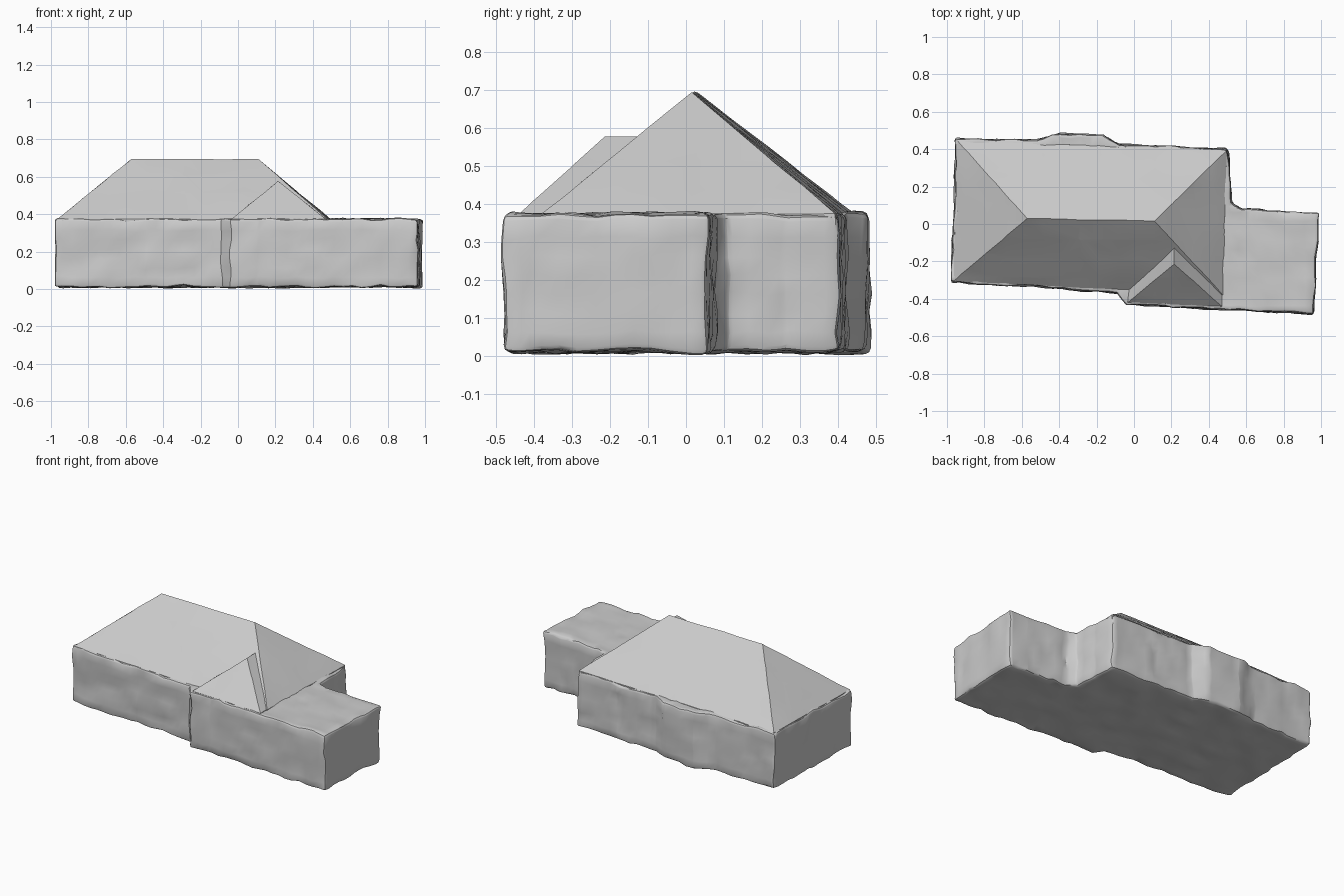
import bpy, bmesh, math
from mathutils import Vector, noise

cube = bpy.data.objects.get("Cube")
if cube:
    bpy.data.objects.remove(cube, do_unlink=True)

grey = bpy.data.materials.new("plain_grey")
grey.use_nodes = True
color = (0.6, 0.6, 0.6, 1)
grey.diffuse_color = color
grey.node_tree.nodes["Principled BSDF"].inputs["Base Color"].default_value = color

EAVE = 0.375


def finish(name, bm, angle):
    bmesh.ops.recalc_face_normals(bm, faces=bm.faces[:])
    mesh = bpy.data.meshes.new(name)
    bm.to_mesh(mesh)
    bm.free()
    mesh.materials.append(grey)
    obj = bpy.data.objects.new(name, mesh)
    bpy.context.collection.objects.link(obj)
    bpy.ops.object.select_all(action='DESELECT')
    obj.select_set(True)
    bpy.context.view_layer.objects.active = obj
    bpy.ops.object.shade_smooth_by_angle(angle=math.radians(angle))
    return obj


def slice_grid(bm, step):
    """Cut the mesh along a regular grid in all three axes."""
    for axis in range(3):
        normal = Vector([float(axis == i) for i in range(3)])
        for k in range(-20, 21):
            geom = bm.verts[:] + bm.edges[:] + bm.faces[:]
            bmesh.ops.bisect_plane(bm, geom=geom, plane_co=normal * (k * step + 0.013),
                                   plane_no=normal)


def roughen(bm, amount, scale):
    for v in bm.verts:
        v.co += noise.noise_vector(v.co * scale) * amount


def hull_part(name, points, rough):
    """Closed convex roof from its corner points."""
    bm = bmesh.new()
    for p in points:
        bm.verts.new(p)
    bmesh.ops.convex_hull(bm, input=bm.verts[:])
    bmesh.ops.dissolve_limit(bm, angle_limit=0.02, verts=bm.verts[:], edges=bm.edges[:])
    slice_grid(bm, 0.1)
    roughen(bm, rough, 11)
    return finish(name, bm, 25)


# Walls of the house and its flat-roofed side wing, one worn block
outline = [(-0.98, -0.31), (-0.5, -0.335), (-0.09, -0.37), (-0.04, -0.43),
           (0.96, -0.48), (0.985, 0.055), (0.58, 0.08), (0.52, 0.11),
           (0.515, 0.25), (0.5, 0.4), (-0.08, 0.425), (-0.17, 0.475),
           (-0.39, 0.485), (-0.52, 0.45), (-0.955, 0.455), (-0.96, 0.1)]
bm = bmesh.new()
base = bm.faces.new([bm.verts.new((x, y, 0.012)) for x, y in outline])
top = bmesh.ops.extrude_face_region(bm, geom=[base])
for v in top["geom"]:
    if isinstance(v, bmesh.types.BMVert):
        v.co.z = EAVE
bmesh.ops.recalc_face_normals(bm, faces=bm.faces[:])
sharp = [e for e in bm.edges if e.calc_face_angle(0) > 0.9]
bmesh.ops.bevel(bm, geom=sharp, offset=0.014, segments=2, profile=0.5, affect='EDGES')
slice_grid(bm, 0.05)
bmesh.ops.triangulate(bm, faces=[f for f in bm.faces if len(f.verts) > 4])
roughen(bm, 0.013, 12)
for v in bm.verts:
    v.co.z = max(v.co.z, 0)
finish("walls", bm, 35)

# Main hipped roof, sunk a little into the walls
low = EAVE - 0.03
eaves = [(-0.965, -0.305), (0.475, -0.38), (0.495, 0.395), (-0.945, 0.445)]
ridge = [(-0.57, 0.03, 0.695), (0.11, 0.015, 0.695)]
hull_part("main_roof", [(x, y, z) for x, y in eaves for z in (low, EAVE)] + ridge, 0.004)

# Small hipped roof over the front projection
front = [(-0.035, -0.42), (0.47, -0.44), (0.47, -0.1), (0.0, -0.1)]
peak = [(0.215, -0.215, 0.577), (0.215, -0.08, 0.577)]
hull_part("front_roof", [(x, y, z) for x, y in front for z in (low, EAVE)] + peak, 0.004)
